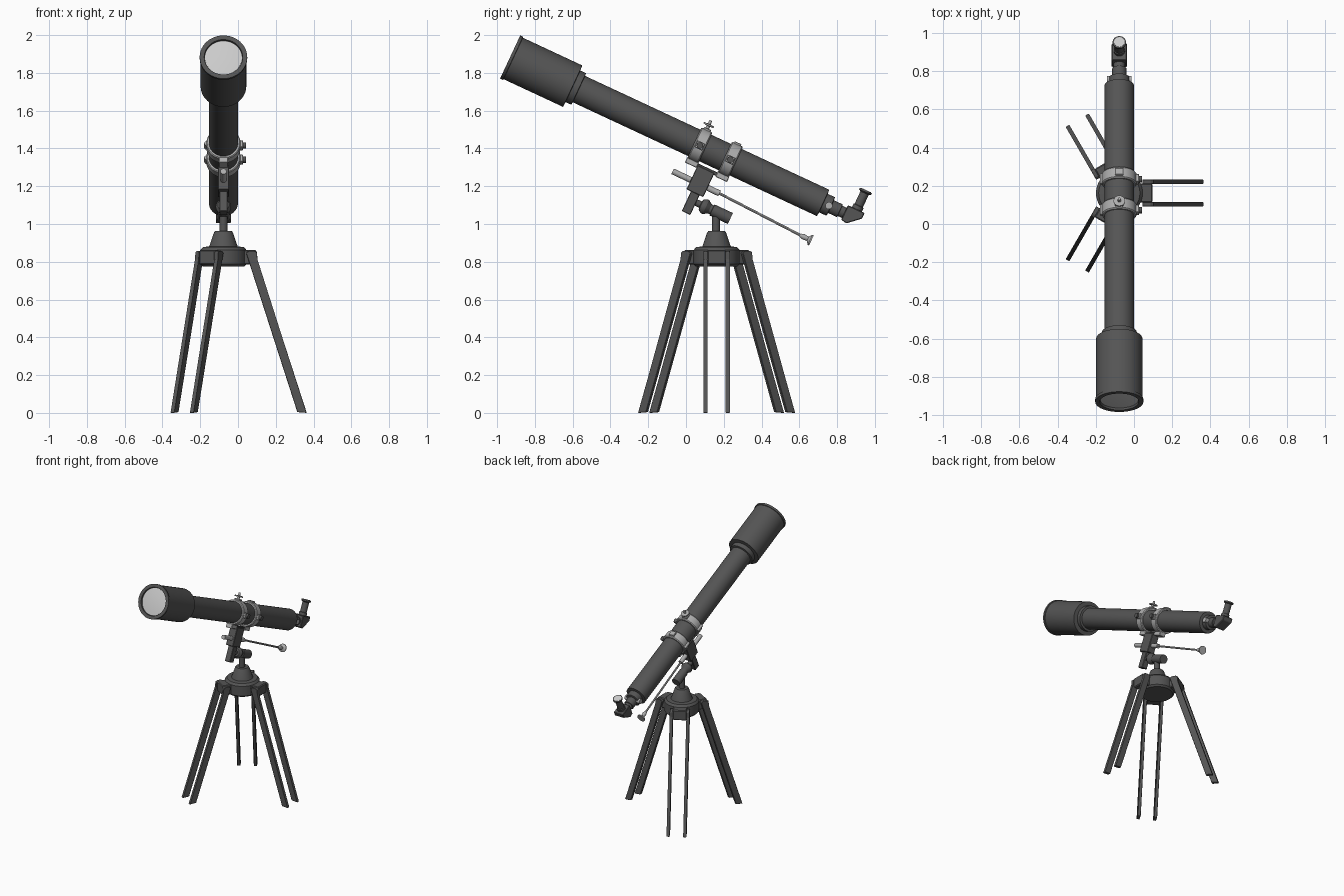
import bpy, bmesh
from math import radians, cos, sin, pi
from mathutils import Matrix, Vector

if "Cube" in bpy.data.objects:
    bpy.data.objects.remove(bpy.data.objects["Cube"])

CX, CY = -0.077, 0.162
# tube frame: x = side, y = along the tube from the front lens, z = tube "up"
TUBE = Matrix.Translation((CX, -0.931, 1.884)) @ Matrix.Rotation(radians(-25), 4, 'X')
STAND = Matrix.Translation((CX, CY, 0))


def material(name, v):
    m = bpy.data.materials.new(name)
    m.diffuse_color = (v, v, v, 1)
    m.use_nodes = True
    m.node_tree.nodes["Principled BSDF"].inputs["Base Color"].default_value = m.diffuse_color
    return m


DARK = material("dark_metal", 0.09)
LIGHT = material("light_metal", 0.42)
GLASS = material("glass", 0.6)


def finish(name, bm, frame, mat, smooth=False):
    bmesh.ops.recalc_face_normals(bm, faces=bm.faces)
    bm.transform(frame)
    me = bpy.data.meshes.new(name)
    bm.to_mesh(me)
    bm.free()
    ob = bpy.data.objects.new(name, me)
    bpy.context.collection.objects.link(ob)
    me.materials.append(mat)
    if smooth:
        bpy.ops.object.select_all(action='DESELECT')
        ob.select_set(True)
        bpy.context.view_layer.objects.active = ob
        bpy.ops.object.shade_smooth_by_angle(angle=radians(30))
    return ob


def lathe(name, profile, frame, mat, origin=(0, 0, 0), axis=(0, 0, 1), seg=40, closed=False):
    """Turn (radius, distance) points about an axis."""
    bm = bmesh.new()
    rot = Vector((0, 0, 1)).rotation_difference(Vector(axis)).to_matrix().to_4x4()
    rings = []
    for r, t in profile:
        if r == 0:
            rings.append([bm.verts.new((0, 0, t))] * seg)
        else:
            rings.append([bm.verts.new((r * cos(2 * pi * i / seg), r * sin(2 * pi * i / seg), t))
                          for i in range(seg)])
    pairs = list(zip(rings, rings[1:]))
    if closed:
        pairs.append((rings[-1], rings[0]))
    for a, b in pairs:
        for i in range(seg):
            j = (i + 1) % seg
            bm.faces.new(list(dict.fromkeys((a[i], a[j], b[j], b[i]))))
    return finish(name, bm, frame @ Matrix.Translation(origin) @ rot, mat, True)


def rod(name, r, a, b, frame, mat, seg=24):
    a, b = Vector(a), Vector(b)
    n = (b - a).length
    return lathe(name, [(0, 0), (r, 0), (r, n), (0, n)], frame, mat, a, (b - a).normalized(), seg)


def prism(name, pts, x0, x1, frame, mat, bevel=0.0):
    """Extrude a (y, z) outline from x0 to x1."""
    bm = bmesh.new()
    a = [bm.verts.new((x0, y, z)) for y, z in pts]
    b = [bm.verts.new((x1, y, z)) for y, z in pts]
    bm.faces.new(a)
    bm.faces.new(b)
    for i in range(len(pts)):
        j = (i + 1) % len(pts)
        bm.faces.new((a[i], a[j], b[j], b[i]))
    if bevel:
        bmesh.ops.bevel(bm, geom=bm.edges[:], offset=bevel, segments=1, affect='EDGES')
    return finish(name, bm, frame, mat)


def box(name, x, y, z, frame, mat, bevel=0.003):
    return prism(name, [(y[0], z[0]), (y[1], z[0]), (y[1], z[1]), (y[0], z[1])],
                 x[0], x[1], frame, mat, bevel)


ALONG = (0, 1, 0)

# optical tube: dew shield, collar, main tube, lens
lathe("dew_shield", [(0, .012), (.1, .012), (.102, 0), (.126, 0), (.126, .016), (.121, .018),
                     (.121, .365), (.092, .367), (.092, .4), (.077, .402), (.077, .42), (0, .42)],
      TUBE, DARK, axis=ALONG, seg=48)
lathe("main_tube", [(0, .39), (.077, .39), (.077, 1.828), (.054, 1.83), (.054, 1.872),
                    (.037, 1.875), (.037, 1.925), (.03, 1.927), (.03, 1.965), (0, 1.965)],
      TUBE, DARK, axis=ALONG, seg=48)
lathe("front_lens", [(0, .004), (.06, .006), (.098, .01), (.098, .014), (0, .014)],
      TUBE, GLASS, axis=ALONG, seg=48)

# focuser knobs, diagonal and eyepiece
for side, label in ((-1, "left"), (1, "right")):
    rod("focus_knob_" + label, .019, (side * .03, 1.862, 0), (side * .064, 1.862, 0), TUBE, LIGHT)
prism("diagonal_body", [(1.952, -.04), (1.985, -.046), (2.05, .012), (2.05, .045), (1.952, .045)],
      -.04, .04, TUBE, DARK, .004)
lathe("eyepiece", [(0, .04), (.029, .04), (.029, .065), (.024, .068), (.024, .14), (.035, .147),
                   (.035, .156), (0, .156)], TUBE, DARK, origin=(0, 2.005, 0))
lathe("eyepiece_glass", [(0, .158), (.028, .158), (.028, .15), (0, .15)], TUBE, GLASS,
      origin=(0, 2.005, 0))

# clamp rings with hinge, bolt and lugs
for label, s in (("front", 1.108), ("rear", 1.286)):
    w = .032
    lathe(label + "_ring", [(.076, s - w), (.086, s - w), (.091, s - w + .006), (.091, s + w - .006),
                            (.086, s + w), (.076, s + w)], TUBE, LIGHT, axis=ALONG, seg=48, closed=True)
    box(label + "_ring_clamp", (.082, .104), (s - .022, s + .022), (-.02, .02), TUBE, LIGHT)
    rod(label + "_ring_bolt", .017, (.1, s, 0), (.12, s, 0), TUBE, DARK, 16)
    rod(label + "_ring_hinge", .012, (-.09, s - .028, 0), (-.09, s + .028, 0), TUBE, LIGHT, 16)
    box(label + "_ring_foot", (-.025, .025), (s - .034, s + .034), (-.115, -.082), TUBE, LIGHT)
    box(label + "_ring_pad", (-.022, .022), (s - .02, s + .02), (.08, .099), TUBE, LIGHT)
lathe("top_screw", [(0, .09), (.01, .09), (.01, .112), (.03, .114), (.03, .122), (.009, .124),
                    (.007, .145), (0, .145)], TUBE, LIGHT, origin=(0, 1.105, 0), seg=20)

# mount bracket below the rings
box("mount_plate", (-.022, .022), (1.13, 1.262), (-.11, -.09), TUBE, DARK)
box("mount_block", (-.03, .03), (1.142, 1.24), (-.24, -.1), TUBE, DARK)
box("mount_arm", (-.022, .022), (1.168, 1.218), (-.355, -.22), TUBE, DARK)

# slow motion control rod
rod("control_sleeve", .016, (0, 1.035, -.185), (0, 1.31, -.186), TUBE, LIGHT)
rod("control_rod", .007, (0, 1.3, -.186), (0, 1.80, -.206), TUBE, LIGHT, 12)
lathe("control_knob", [(0, 0), (.009, 0), (.015, .02), (.012, .045), (.03, .058), (.03, .066),
                       (0, .066)], TUBE, LIGHT, origin=(0, 1.79, -.206), axis=ALONG)

# pivot head
lathe("pivot_head", [(0, 1.2), (.018, 1.2), (.018, 1.243), (.03, 1.247), (.041, 1.265), (.041, 1.275),
                     (.026, 1.298), (.026, 1.31), (.032, 1.312), (.032, 1.418), (0, 1.418)],
      TUBE, DARK, origin=(0, 0, -.282), axis=ALONG)
rod("head_post", .021, (0, -.003, .94), (0, -.003, 1.06), STAND, DARK)

# tripod hub
lathe("tripod_hub", [(0, .775), (.11, .775), (.122, .787), (.122, .862), (.108, .878), (.076, .881),
                     (.072, .89), (.05, .955), (.044, .962), (0, .962)], STAND, DARK)

# three pairs of leg bars
LEG = [(.391, .004), (.441, 0), (.178, .812), (.178, .85), (.164, .858), (.134, .858), (.12, .846)]
for k in range(3):
    f = STAND @ Matrix.Rotation(radians(120 * k - 90), 4, 'Z')
    box(f"leg_lug_{k + 1}", (-.05, .05), (.07, .174), (.785, .862), f, DARK, .006)
    for side, label in ((-1, "a"), (1, "b")):
        prism(f"leg_{k + 1}{label}", LEG, side * .059 - .011, side * .059 + .011, f, DARK, .002)
